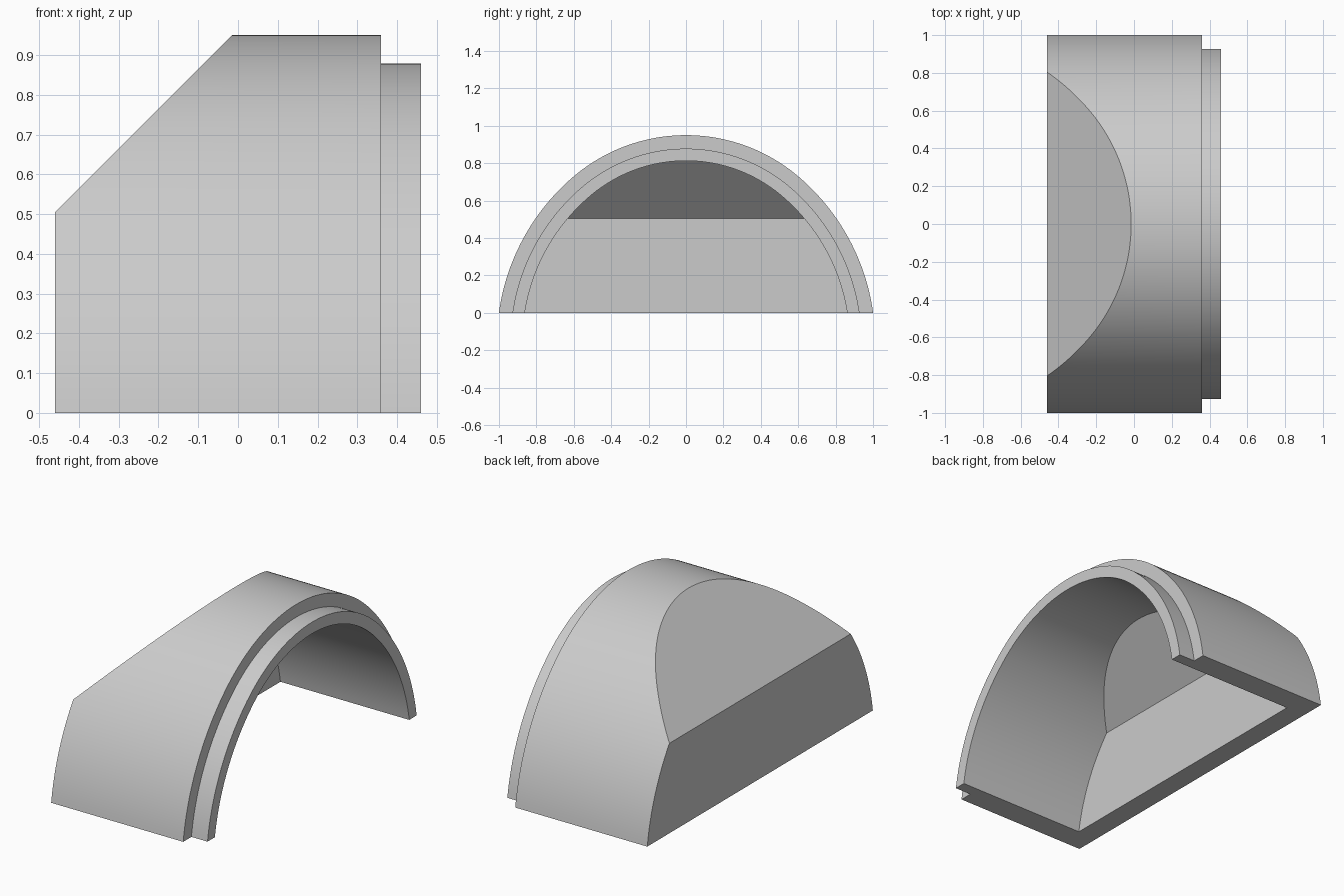
import bpy, bmesh, math
from mathutils import Vector

if "Cube" in bpy.data.objects:
    bpy.data.objects.remove(bpy.data.objects["Cube"])

grey = bpy.data.materials.new("light grey")
grey.use_nodes = True
grey.diffuse_color = (0.6, 0.6, 0.6, 1)
grey.node_tree.nodes["Principled BSDF"].inputs["Base Color"].default_value = (0.6, 0.6, 0.6, 1)

X_BACK, X_STEP, X_FRONT = -0.46, 0.36, 0.46
WALL = 0.12
SHOULDER = 0.505       # height where the sloped roof begins
CROWN_R, CROWN_Z = 0.928, 0.022
SIDE_R = 1.163
JOINT = math.atan2(0.708, 0.6)   # where crown and side arcs meet tangentially


def arch(inset, foot=0.0):
    """Three-centred arch inset from the outer skin, as (y, z) points."""
    drop = CROWN_R - SIDE_R
    cy, cz = drop * math.cos(JOINT), CROWN_Z + drop * math.sin(JOINT)
    r = SIDE_R - inset
    start = math.asin(-cz / r)
    half = []
    for i in range(24):
        a = start + (JOINT - start) * i / 24
        half.append((cy + r * math.cos(a), cz + r * math.sin(a)))
    r = CROWN_R - inset
    for i in range(25):
        a = JOINT + (math.pi / 2 - JOINT) * i / 24
        half.append((r * math.cos(a), CROWN_Z + r * math.sin(a)))
    half[0] = (half[0][0], 0.0)
    if foot:
        half.insert(0, (half[0][0], -foot))
    return half + [(-y, z) for y, z in reversed(half[:-1])]


def vault(name, profile, x0, x1, sloped=True):
    """Extrude an arch along x, then slice off the 45 degree roof."""
    bm = bmesh.new()
    face = bm.faces.new([bm.verts.new((x0, y, z)) for y, z in profile])
    out = bmesh.ops.extrude_face_region(bm, geom=[face])
    moved = [v for v in out["geom"] if isinstance(v, bmesh.types.BMVert)]
    bmesh.ops.translate(bm, verts=moved, vec=(x1 - x0, 0, 0))
    if sloped:
        cut = bmesh.ops.bisect_plane(
            bm, geom=bm.verts[:] + bm.edges[:] + bm.faces[:],
            plane_co=Vector((x0, 0, SHOULDER)), plane_no=Vector((-1, 0, 1)),
            clear_outer=True)
        rim = [e for e in cut["geom_cut"] if isinstance(e, bmesh.types.BMEdge)]
        bmesh.ops.holes_fill(bm, edges=rim, sides=0)
    bmesh.ops.recalc_face_normals(bm, faces=bm.faces[:])
    mesh = bpy.data.meshes.new(name)
    bm.to_mesh(mesh)
    bm.free()
    mesh.materials.append(grey)
    ob = bpy.data.objects.new(name, mesh)
    bpy.context.collection.objects.link(ob)
    return ob


def combine(target, tool, operation):
    bpy.context.view_layer.objects.active = target
    mod = target.modifiers.new(operation, "BOOLEAN")
    mod.operation, mod.solver, mod.object = operation, "EXACT", tool
    bpy.ops.object.modifier_apply(modifier=mod.name)
    bpy.data.objects.remove(tool)


# Outer hood, with the narrower lip at its open end
hood = vault("arched_hood", arch(0), X_BACK, X_STEP)
lip = vault("lip", arch(0.072), 0.15, X_FRONT, sloped=False)
combine(hood, lip, "UNION")

# Hollow interior, open below and at the lip end
cavity = vault("cavity", arch(0.137, foot=0.1), X_BACK + WALL, X_FRONT + 0.1)
combine(hood, cavity, "DIFFERENCE")

# Smooth vaults, crisp edges
bpy.ops.object.select_all(action="DESELECT")
hood.select_set(True)
bpy.context.view_layer.objects.active = hood
bpy.ops.object.shade_smooth_by_angle(angle=math.radians(30))
